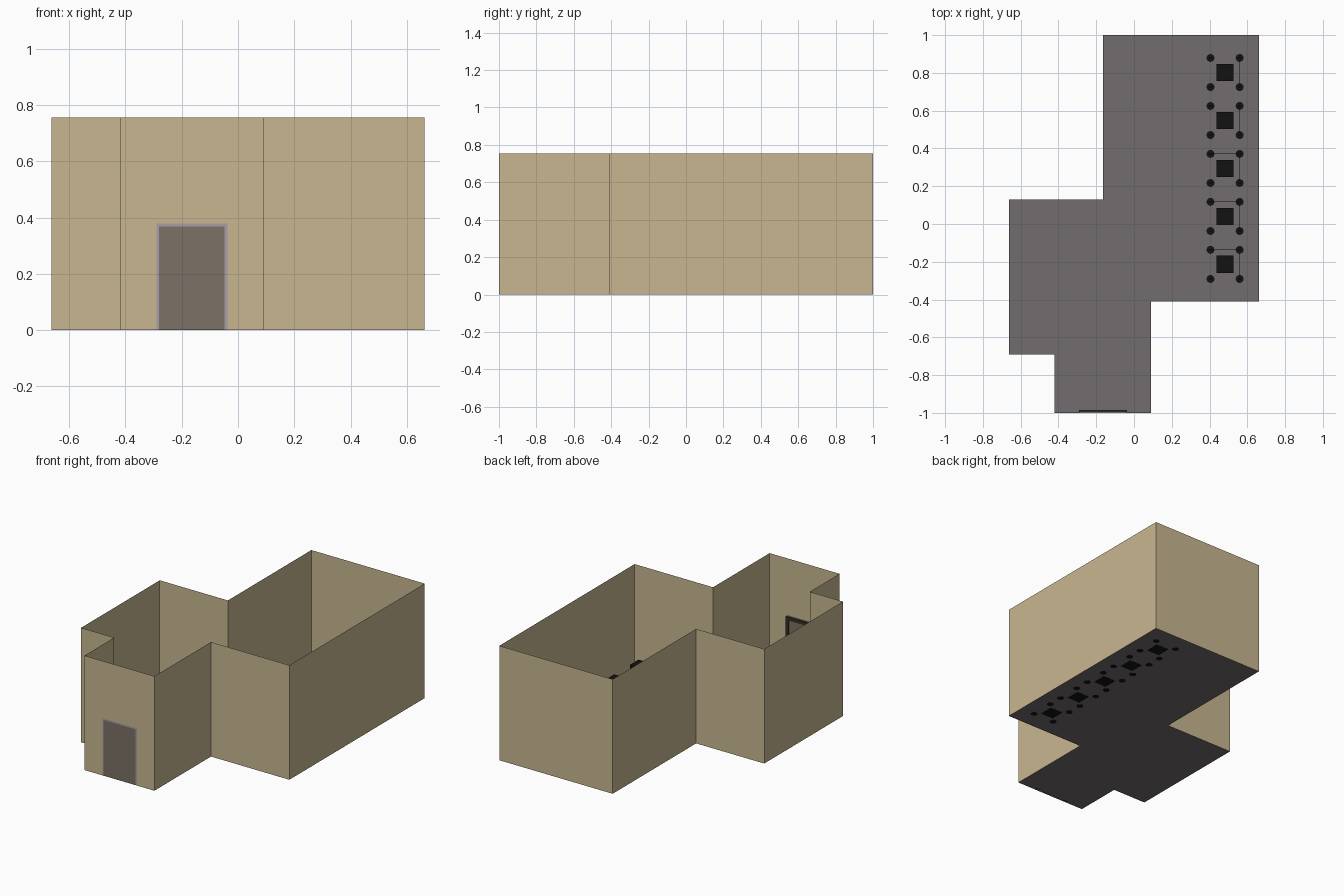
import bpy, bmesh, math
from mathutils import Matrix

if "Cube" in bpy.data.objects:
    bpy.data.objects.remove(bpy.data.objects["Cube"])


def material(name, r, g, b):
    m = bpy.data.materials.new(name)
    m.diffuse_color = (r, g, b, 1)
    m.use_nodes = True
    m.node_tree.nodes["Principled BSDF"].inputs["Base Color"].default_value = m.diffuse_color
    return m


WALL = material("wall_tan", 0.58, 0.47, 0.28)
FLOOR = material("floor_grey", 0.17, 0.15, 0.155)
BLACK = material("black", 0.006, 0.006, 0.006)
BELT = material("belt_blue", 0.03, 0.03, 0.15)
DOOR = material("door_brown", 0.2, 0.165, 0.135)
TRIM = material("trim_grey", 0.38, 0.35, 0.38)
FRAME = material("frame_brown", 0.035, 0.028, 0.015)


def finish(bm, name, mat):
    me = bpy.data.meshes.new(name)
    bm.to_mesh(me)
    bm.free()
    me.materials.append(mat)
    ob = bpy.data.objects.new(name, me)
    bpy.context.collection.objects.link(ob)
    return ob


def add_box(bm, x0, x1, y0, y1, z0, z1):
    mat = Matrix.Translation(((x0 + x1) / 2, (y0 + y1) / 2, (z0 + z1) / 2))
    mat = mat @ Matrix.Diagonal((x1 - x0, y1 - y0, z1 - z0, 1))
    bmesh.ops.create_cube(bm, size=1, matrix=mat)


def add_cylinder(bm, x, y, z0, z1, r, sides=16):
    bmesh.ops.create_cone(bm, cap_ends=True, segments=sides, radius1=r, radius2=r,
                          depth=z1 - z0, matrix=Matrix.Translation((x, y, (z0 + z1) / 2)))


def add_quad(bm, a, b, z0, z1):
    bm.faces.new([bm.verts.new(p) for p in
                  ((*a, z0), (*b, z0), (*b, z1), (*a, z1))])


# Floor plan, counter-clockwise, starting with the entrance wall
H = 0.755
PLAN = [(-0.42, -1), (0.09, -1), (0.09, -0.41), (0.662, -0.41), (0.662, 1),
        (-0.165, 1), (-0.165, 0.13), (-0.662, 0.13), (-0.662, -0.69), (-0.42, -0.69)]
DX0, DX1, DH = -0.29, -0.038, 0.378

# Floor slab surface
bm = bmesh.new()
bm.faces.new([bm.verts.new((x, y, 0.001)) for x, y in PLAN])
finish(bm, "floor", FLOOR)

# Thin walls, with a doorway in the entrance wall
bm = bmesh.new()
for i in range(1, len(PLAN)):
    add_quad(bm, PLAN[i], PLAN[(i + 1) % len(PLAN)], 0, H)
add_quad(bm, PLAN[0], (DX0, -1), 0, H)
add_quad(bm, (DX1, -1), PLAN[1], 0, H)
add_quad(bm, (DX0, -1), (DX1, -1), DH, H)
bmesh.ops.remove_doubles(bm, verts=bm.verts, dist=1e-5)
finish(bm, "walls", WALL)


# Door surround: grey trim outside, dark frame inside
def surround(name, width, y0, y1, mat):
    bm = bmesh.new()
    add_box(bm, DX0, DX0 + width, y0, y1, 0, DH)
    add_box(bm, DX1 - width, DX1, y0, y1, 0, DH)
    add_box(bm, DX0 + width, DX1 - width, y0, y1, DH - width, DH)
    finish(bm, name, mat)


surround("door_trim", 0.01, -1, -0.996, TRIM)
surround("door_frame", 0.022, -0.995, -0.984, FRAME)
bm = bmesh.new()
add_box(bm, DX0 + 0.01, DX1 - 0.01, -1, -0.99, 0, DH - 0.01)
finish(bm, "door_panel", DOOR)

# Row of display pedestals, each fenced by four belt posts
CX, R, POST_H = 0.482, 0.077, 0.15
for i in range(5):
    cy = 0.802 - 0.254 * i
    bm = bmesh.new()
    add_box(bm, CX - 0.046, CX + 0.046, cy - 0.046, cy + 0.046, 0, 0.218)
    finish(bm, f"pedestal_{i + 1}", BLACK)

    posts, belts = bmesh.new(), bmesh.new()
    for s in (-1, 1):
        for t in (-1, 1):
            x, y = CX + s * R, cy + t * R
            add_cylinder(posts, x, y, 0, 0.006, 0.021)
            add_cylinder(posts, x, y, 0.006, POST_H, 0.006)
        add_box(belts, CX - R, CX + R, cy + s * R - 0.001, cy + s * R + 0.001, 0.132, 0.144)
        add_box(belts, CX + s * R - 0.001, CX + s * R + 0.001, cy - R, cy + R, 0.132, 0.144)
    finish(posts, f"barrier_posts_{i + 1}", BLACK)
    finish(belts, f"barrier_belts_{i + 1}", BELT)
